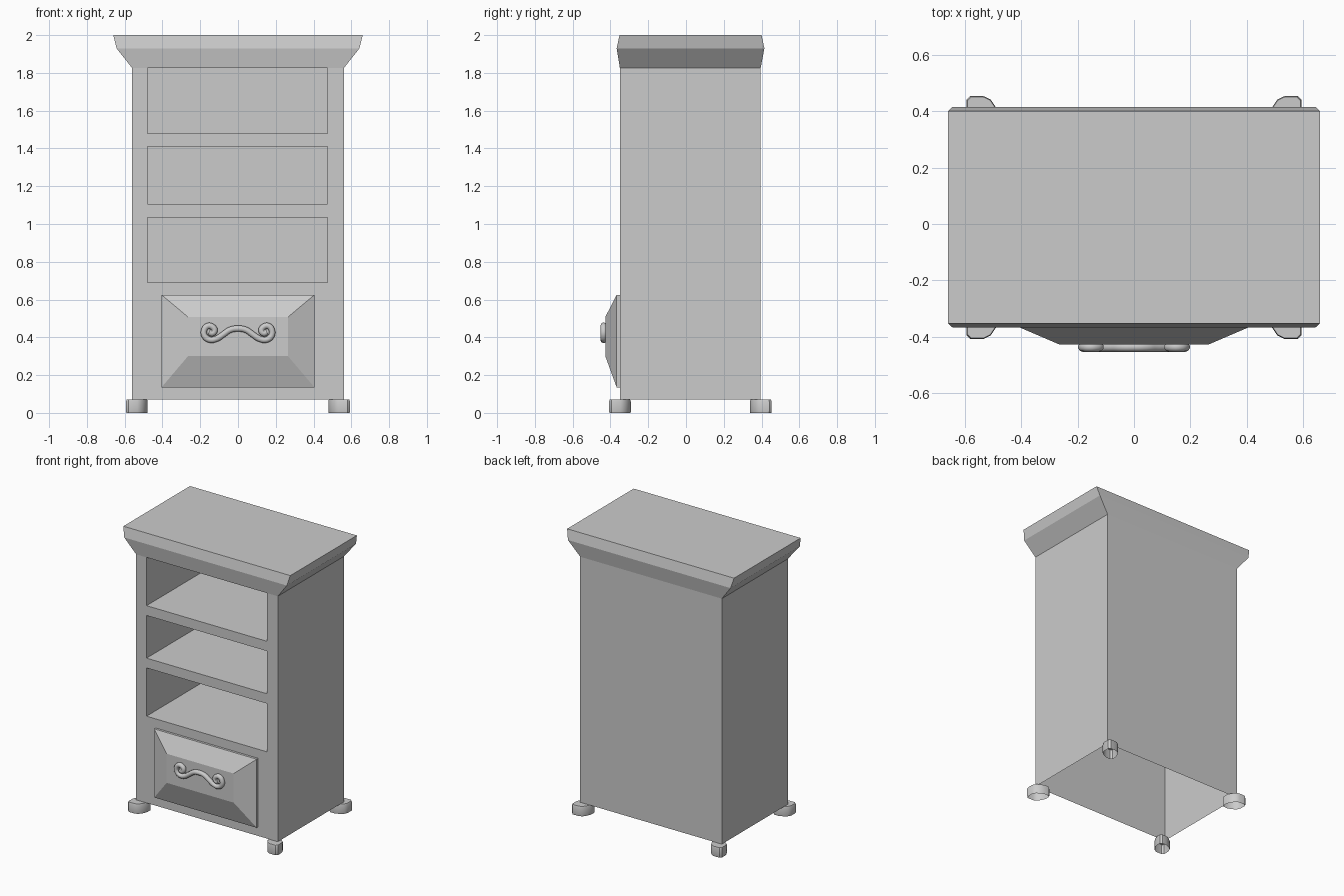
import bpy, bmesh, math

if "Cube" in bpy.data.objects:
    bpy.data.objects.remove(bpy.data.objects["Cube"])


def finish(name, bm, smooth=None):
    bmesh.ops.remove_doubles(bm, verts=bm.verts, dist=1e-5)
    bmesh.ops.recalc_face_normals(bm, faces=bm.faces)
    mesh = bpy.data.meshes.new(name)
    bm.to_mesh(mesh)
    bm.free()
    ob = bpy.data.objects.new(name, mesh)
    bpy.context.collection.objects.link(ob)
    if smooth:
        select(ob)
        bpy.ops.object.shade_smooth_by_angle(angle=math.radians(smooth))
    return ob


def select(ob):
    bpy.ops.object.select_all(action='DESELECT')
    ob.select_set(True)
    bpy.context.view_layer.objects.active = ob


def face(bm, pts):
    return bm.faces.new([bm.verts.new(p) for p in pts])


def loft(bm, rings, skip=()):
    """Join rings of points with quads and cap the last ring."""
    n = len(rings[0])
    for k, (a, b) in enumerate(zip(rings, rings[1:])):
        for i in range(n):
            j = (i + 1) % n
            if (k, i) not in skip:
                face(bm, [a[i], a[j], b[j], b[i]])
    face(bm, rings[-1])


def rect(hx, y0, y1, z):
    return [(-hx, y0, z), (hx, y0, z), (hx, y1, z), (-hx, y1, z)]


# Carcass: thin shell open underneath, flaring into the cornice
FRONT, BACK, RECESS = -0.35, 0.395, 0.34
bm = bmesh.new()
loft(bm, [rect(0.56, FRONT, BACK, 0.07), rect(0.56, FRONT, BACK, 1.825),
          rect(0.643, -0.367, 0.415, 1.93), rect(0.66, -0.352, 0.40, 2.0)],
     skip={(0, 0)})

# Front frame with three recessed shelf compartments
xs = [-0.56, -0.478, 0.475, 0.56]
zs = [0.07, 0.69, 1.035, 1.105, 1.41, 1.48, 1.825]
for c in range(3):
    for r in range(6):
        (x0, x1), (z0, z1) = xs[c:c + 2], zs[r:r + 2]
        cell = [[(x0, y, z0), (x1, y, z0), (x1, y, z1), (x0, y, z1)]
                for y in (FRONT, RECESS)]
        if c == 1 and r in (1, 3, 5):
            loft(bm, cell)
        else:
            face(bm, cell[0])
finish("bookcase_carcass", bm)

# Drawer front: short lip, then a raised bevelled panel
bm = bmesh.new()
loft(bm, [[(-hx, y, z0), (hx, y, z0), (hx, y, z1), (-hx, y, z1)]
          for hx, y, z0, z1 in [(0.405, FRONT, 0.135, 0.625),
                                (0.405, -0.367, 0.135, 0.625),
                                (0.265, -0.427, 0.30, 0.508)]])
finish("drawer_front", bm)

# Scrolled drawer handle
half = [(0.04, 0.44), (0.08, 0.414), (0.115, 0.392), (0.152, 0.388),
        (0.177, 0.408), (0.179, 0.438), (0.16, 0.46), (0.135, 0.455),
        (0.124, 0.436), (0.137, 0.421), (0.153, 0.43)]
path = [(-x, z) for x, z in reversed(half)] + [(0, 0.446)] + half
cu = bpy.data.curves.new("drawer_handle", 'CURVE')
cu.dimensions = '3D'
cu.bevel_depth = 0.017
cu.bevel_resolution = 3
cu.use_fill_caps = True
cu.resolution_u = 5
sp = cu.splines.new('BEZIER')
sp.bezier_points.add(len(path) - 1)
for p, (x, z) in zip(sp.bezier_points, path):
    p.co = (x, -0.436, z)
    p.handle_left_type = p.handle_right_type = 'AUTO'
handle = bpy.data.objects.new("drawer_handle", cu)
bpy.context.collection.objects.link(handle)
select(handle)
bpy.ops.object.convert(target='MESH')
bpy.ops.object.shade_smooth_by_angle(angle=math.radians(50))

# Feet: rounded blocks stretched towards each corner, open underneath
edge = [(0.012, 0), (0.06, 0), (0.085, 0.012), (0.104, 0.04), (0.115, 0.07),
        (0.115, 0.103)]
outline = edge + [(b, a) for a, b in reversed(edge)]
profile = [(0.97, 0), (1, 0.008), (1, 0.06), (0.94, 0.07)]
for side, sx in (("left", -1), ("right", 1)):
    for end, sy, corner_y in (("front", -1, -0.407), ("back", 1, 0.453)):
        bm = bmesh.new()
        loft(bm, [[(sx * (0.593 - 0.0575 - (a - 0.0575) * s),
                    corner_y - sy * (0.0575 + (b - 0.0575) * s), z)
                   for a, b in outline] for s, z in profile])
        finish(f"{end}_{side}_foot", bm, 40)
